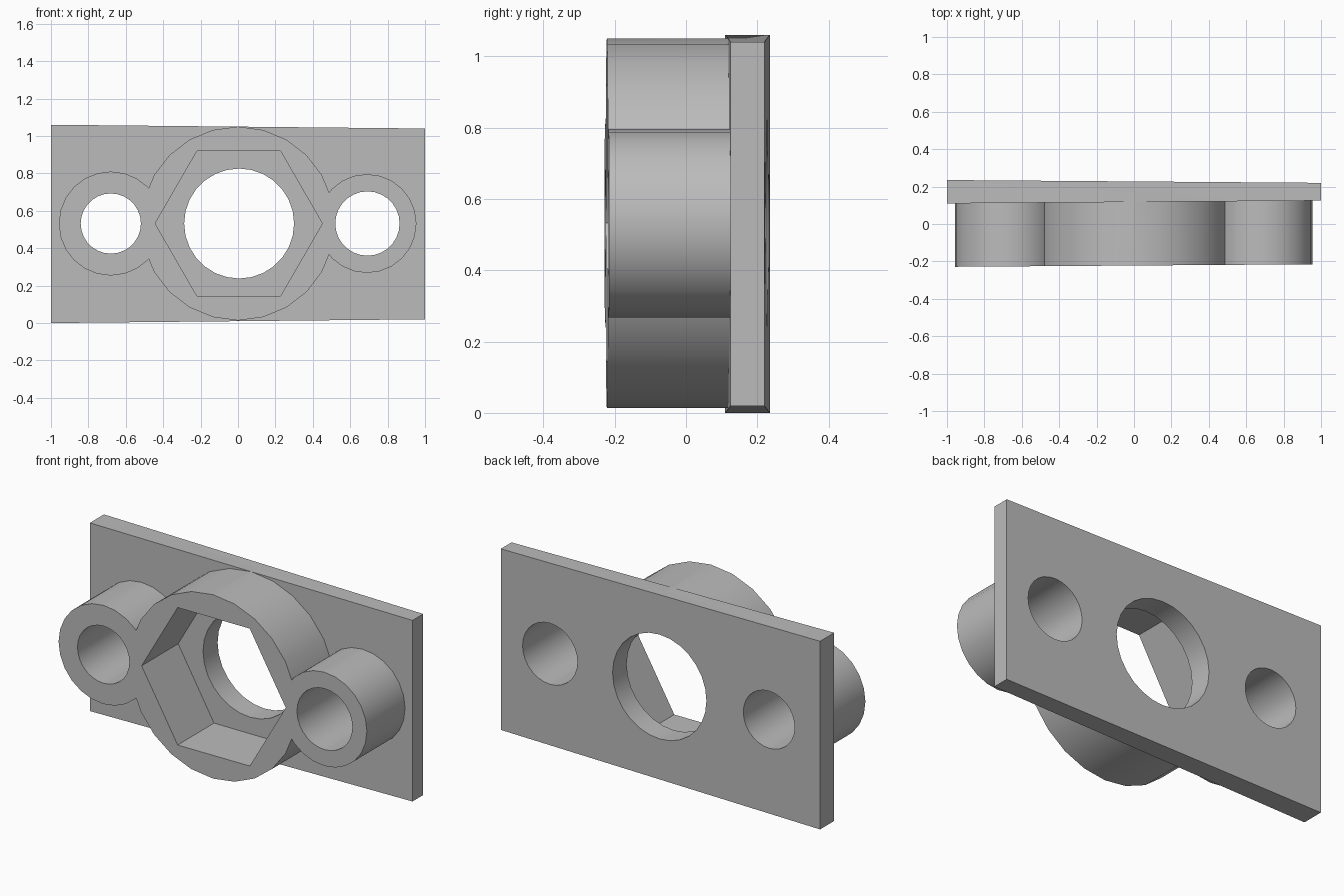
import bpy, bmesh
from math import cos, sin, radians, tau

cube = bpy.data.objects.get("Cube")
if cube:
    bpy.data.objects.remove(cube, do_unlink=True)

grey = bpy.data.materials.new("plain_grey")
grey.use_nodes = True
colour = (0.5, 0.5, 0.5, 1)
grey.diffuse_color = colour
grey.node_tree.nodes["Principled BSDF"].inputs["Base Color"].default_value = colour

AXIS_Z = 0.532


def loft(name, front, back):
    """Solid between two matching outlines."""
    bm = bmesh.new()
    a = [bm.verts.new(p) for p in front]
    b = [bm.verts.new(p) for p in back]
    n = len(a)
    bm.faces.new(a)
    bm.faces.new(b[::-1])
    for i in range(n):
        j = (i + 1) % n
        bm.faces.new((a[j], a[i], b[i], b[j]))
    bmesh.ops.recalc_face_normals(bm, faces=bm.faces)
    mesh = bpy.data.meshes.new(name)
    bm.to_mesh(mesh)
    bm.free()
    mesh.materials.append(grey)
    obj = bpy.data.objects.new(name, mesh)
    bpy.context.collection.objects.link(obj)
    return obj


def prism(name, x, radius, sides, y0, y1, lean=0.0):
    """Round or polygonal bar along y, its front leaning with x."""
    ring = [(x + radius * cos(tau * i / sides), AXIS_Z + radius * sin(tau * i / sides))
            for i in range(sides)]
    return loft(name, [(px, y0 + lean * px, pz) for px, pz in ring],
                [(px, y1, pz) for px, pz in ring])


def combine(target, tool, operation):
    mod = target.modifiers.new(operation.lower(), 'BOOLEAN')
    mod.operation = operation
    mod.solver = 'EXACT'
    mod.object = tool
    tool.hide_render = True
    bpy.context.view_layer.objects.active = target
    bpy.ops.object.modifier_apply(modifier=mod.name)
    bpy.data.objects.remove(tool, do_unlink=True)


# Back plate, slightly tapered towards +x
bracket = loft("mounting_bracket",
               [(-1, 0.11, 0), (1, 0.125, 0.02), (1, 0.125, 1.04), (-1, 0.11, 1.06)],
               [(-1, 0.235, 0), (1, 0.22, 0.02), (1, 0.22, 1.04), (-1, 0.235, 1.06)])

# Central housing and the two side bosses
for name, x, r in (("housing", 0, 0.518), ("right_boss", -0.68, 0.278),
                   ("left_boss", 0.69, 0.264)):
    combine(bracket, prism(name, x, r, 24, -0.222, 0.17, 0.007), 'UNION')

# Hexagonal pocket, then the three through holes
combine(bracket, prism("hex_pocket", 0.004, 0.447, 6, -0.5, 0.1), 'DIFFERENCE')
for name, x, r in (("bore", 0.006, 0.294), ("right_hole", -0.68, 0.161),
                   ("left_hole", 0.692, 0.172)):
    combine(bracket, prism(name, x, r, 28, -0.5, 0.5), 'DIFFERENCE')

# Smooth round walls, sharp edges elsewhere
bpy.ops.object.select_all(action='DESELECT')
bracket.select_set(True)
bpy.context.view_layer.objects.active = bracket
bpy.ops.object.shade_smooth_by_angle(angle=radians(30))
